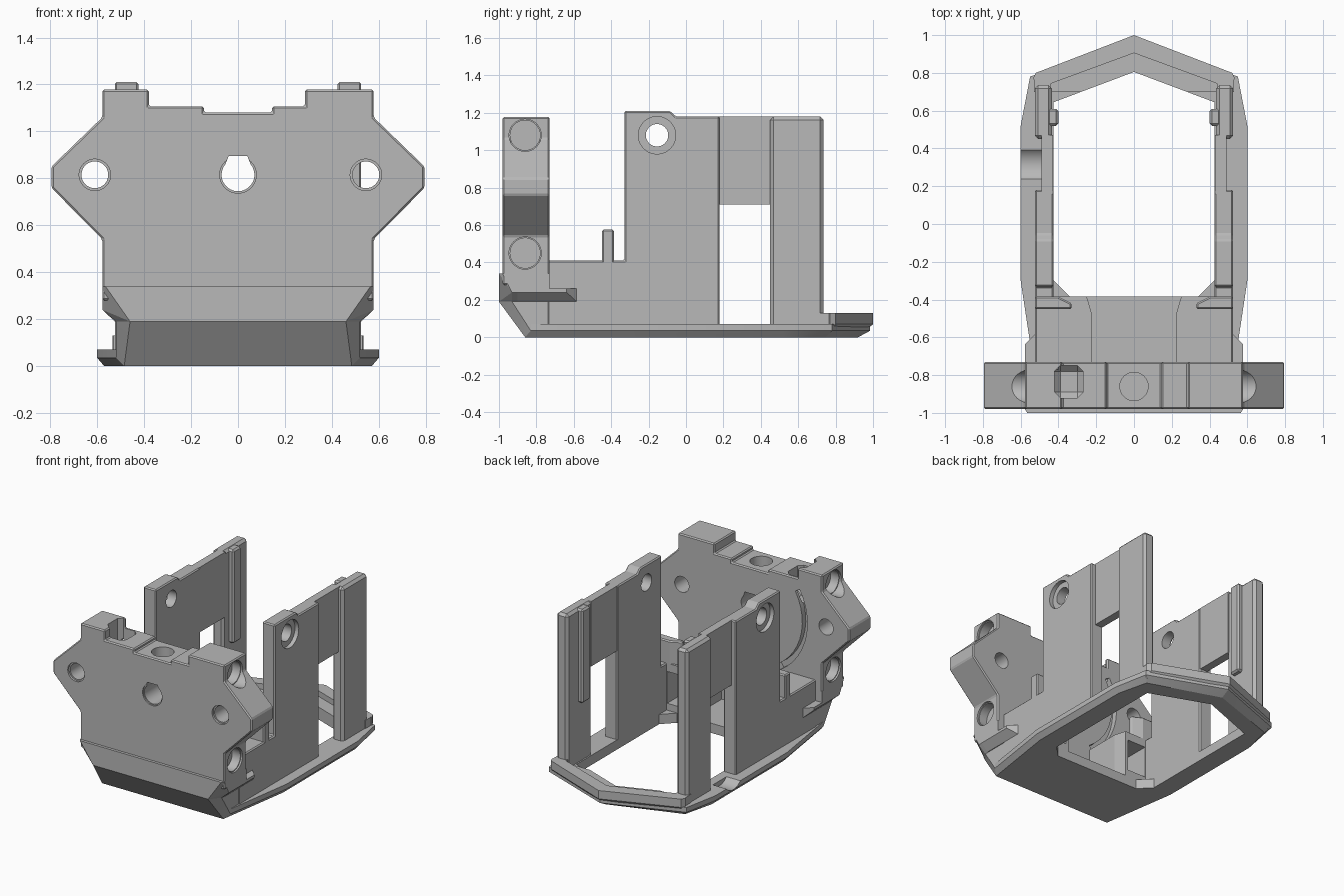
import bpy, bmesh, math
from mathutils import Vector

if "Cube" in bpy.data.objects:
    bpy.data.objects.remove(bpy.data.objects["Cube"])

grey = bpy.data.materials.new("printed_grey")
grey.use_nodes = True
grey.diffuse_color = (0.48, 0.48, 0.48, 1)
grey.node_tree.nodes["Principled BSDF"].inputs["Base Color"].default_value = (0.48, 0.48, 0.48, 1)


def finish(name, bm):
    bmesh.ops.recalc_face_normals(bm, faces=bm.faces)
    mesh = bpy.data.meshes.new(name)
    bm.to_mesh(mesh)
    bm.free()
    mesh.materials.append(grey)
    ob = bpy.data.objects.new(name, mesh)
    bpy.context.collection.objects.link(ob)
    return ob


def prism(name, pts, axis, lo, hi):
    """Extrude a 2D profile along an axis."""
    place = {"x": lambda p, t: (t, p[0], p[1]),
             "y": lambda p, t: (p[0], t, p[1]),
             "z": lambda p, t: (p[0], p[1], t)}[axis]
    bm = bmesh.new()
    face = bm.faces.new([bm.verts.new(place(p, lo)) for p in pts])
    out = bmesh.ops.extrude_face_region(bm, geom=[face])
    step = Vector(place((0, 0), hi - lo))
    bmesh.ops.translate(bm, vec=step, verts=[v for v in out["geom"] if isinstance(v, bmesh.types.BMVert)])
    return finish(name, bm)


def box(name, x, y, z):
    return prism(name, [(x[0], y[0]), (x[1], y[0]), (x[1], y[1]), (x[0], y[1])], "z", *z)


def rod(name, centre, r, axis, lo, hi, n=40):
    pts = [(centre[0] + r * math.cos(2 * math.pi * i / n),
            centre[1] + r * math.sin(2 * math.pi * i / n)) for i in range(n)]
    return prism(name, pts, axis, lo, hi)


def hull(name, pts):
    """Convex solid around points, symmetric in x."""
    bm = bmesh.new()
    for p in pts + [(-a, b, c) for a, b, c in pts if a]:
        bm.verts.new(p)
    res = bmesh.ops.convex_hull(bm, input=bm.verts)
    bmesh.ops.delete(bm, geom=list({v for v in res["geom_interior"] + res["geom_unused"]
                                    if isinstance(v, bmesh.types.BMVert)}), context="VERTS")
    bmesh.ops.dissolve_limit(bm, angle_limit=0.02, verts=bm.verts, edges=bm.edges)
    return finish(name, bm)


def bake(ob):
    bpy.context.view_layer.update()
    dg = bpy.context.evaluated_depsgraph_get()
    mesh = bpy.data.meshes.new_from_object(ob.evaluated_get(dg))
    ob.modifiers.clear()
    ob.data = mesh


def bevel(ob, width=0.012):
    m = ob.modifiers.new("edge", "BEVEL")
    m.width, m.segments, m.limit_method = width, 1, "ANGLE"
    bake(ob)
    return ob


def cut(ob, *cutters):
    for c in cutters:
        m = ob.modifiers.new("cut", "BOOLEAN")
        m.operation, m.object, m.solver = "DIFFERENCE", c, "EXACT"
        bake(ob)
        bpy.data.objects.remove(c)
    return ob


def sym(pts):
    return pts + [(-x, y) for x, y in reversed(pts) if x]


# Front plate with winged outline, stepped top and bores
wing = [(0.578, 0.28), (0.578, 0.54), (0.795, 0.76), (0.795, 0.85), (0.578, 1.06), (0.578, 1.178)]
steps = [(0.285, 1.178), (0.285, 1.107), (0.145, 1.107), (0.145, 1.08),
         (-0.145, 1.08), (-0.145, 1.107), (-0.38, 1.107), (-0.38, 1.178)]
plate = bevel(prism("front_plate", wing + steps + [(-x, z) for x, z in reversed(wing)], "y", -0.98, -0.73), 0.008)
for x in (-0.61, 0.545):
    cut(plate, rod("c", (x, 0.815), 0.057, "y", -1.1, -0.6), rod("c", (x, 0.815), 0.067, "y", -1.1, -0.965))
flat_hole = [(0.07 * math.cos(math.radians(a)), 0.815 + 0.07 * math.sin(math.radians(a)))
             for a in range(-220, 41, 10)] + [(0.04, 0.895), (-0.04, 0.895)]
cut(plate, prism("c", flat_hole, "y", -1.1, -0.6),
    rod("c", (0, 0.815), 0.078, "y", -1.1, -0.97),
    rod("c", (0, -0.86), 0.075, "z", 0.9, 1.3),
    bevel(box("c", (-0.42, -0.27), (-0.92, -0.75), (0.9, 1.3)), 0.03))
for s in (-1, 1):
    for z in (0.45, 1.08):
        cut(plate, rod("c", (-0.86, z), 0.08, "x", *sorted((s * 0.5, s * 1.0))),
            rod("c", (-0.86, z), 0.086, "x", *sorted((s * 0.565, s * 1.0))))
# Curved channel on the rear face
arc = [(r * math.cos(math.radians(a)), 0.8 + r * math.sin(math.radians(a)))
       for r, span in ((0.46, range(150, 239, 8)), (0.42, range(238, 149, -8))) for a in span]
cut(plate, prism("c", arc, "y", -0.77, -0.6))

# Nose: overhanging collar above a slanted chin
hull("nose_collar", [(0.578, -0.98, 0.34), (0.565, -1, 0.34), (0.578, -0.73, 0.34), (0.46, -1, 0.19),
                     (0.578, -0.93, 0.24), (0.578, -0.73, 0.24), (0.52, -0.93, 0.19), (0.52, -0.73, 0.19)])
hull("nose_chin", [(0.46, -1, 0.2), (0.52, -0.93, 0.2), (0.52, -0.73, 0.2), (0.46, -1, 0.19),
                   (0.52, -0.93, 0.19), (0.485, -0.86, 0), (0.52, -0.83, 0.035),
                   (0.52, -0.73, 0.035), (0.49, -0.73, 0)])

# Base floor and ring with chamfered underside
low = [(0.485, -0.86), (0.5, -0.73), (0.57, -0.3), (0.57, 0.52), (0.515, 0.745), (0, 0.92)]
rim = [(0.52, -0.83), (0.54, -0.6), (0.6, -0.3), (0.6, 0.52), (0.55, 0.78)]
base = hull("base_ring", [(x, y, 0) for x, y in low] +
            [(x, y, z) for x, y in rim + [(0, 0.985)] for z in (0.035, 0.07)])
opening = sym([(0, 0.805), (0.425, 0.645), (0.425, -0.3), (0.34, -0.385)])
cut(base, prism("c", opening, "z", -0.1, 0.3),
    rod("c", (0.315, 0.14), 0.105, "x", -0.7, -0.49))

# Raised rear rim, following the pointed back
rear = hull("rear_rim", [(0.51, 0.745, 0), (0, 0.92, 0), (0, 0.8, 0)] +
            [(x, y, z) for x, y in ((0.535, 0.77), (0.52, 0.8), (0.48, 0.7), (0, 1), (0, 0.8))
             for z in (0.07, 0.13)])
cut(rear, prism("c", sym([(0, 0.905), (0.49, 0.725), (0.49, 0.5)]), "z", 0.09, 0.4),
    prism("c", sym([(0, 0.805), (0.425, 0.645), (0.425, 0.5)]), "z", -0.1, 0.4))

# Side parts, built for both sides
arm_profile = [(-0.74, 0.03), (-0.74, 0.41), (-0.33, 0.41), (-0.33, 1.21),
               (-0.085, 1.21), (-0.055, 1.18), (0.18, 1.18), (0.18, 0.03)]
for s, side in ((1, "left"), (-1, "right")):
    def span(a, b):
        return tuple(sorted((s * a, s * b)))

    arm = bevel(prism(side + "_front_arm", arm_profile, "x", *span(0.425, 0.525)), 0.008)
    cut(arm, rod("c", (-0.155, 1.08), 0.06, "x", *span(0.3, 0.7)),
        rod("c", (-0.155, 1.08), 0.1, "x", *span(0.495, 0.7)))
    # Header over the window, set back from the outer face
    box(side + "_window_header", span(0.43, 0.49), (0.16, 0.47), (0.71, 1.18))
    bevel(box(side + "_rear_arm", span(0.435, 0.525), (0.45, 0.735), (0.03, 1.18)), 0.018)
    bevel(box(side + "_rear_rib", span(0.4, 0.46), (0.52, 0.61), (0.5, 1.178)))
    box(side + "_arm_foot", span(0.44, 0.53), (0.7, 0.77), (0.02, 0.13))
    # Duct block between the nose and the arm, open to the rear
    duct = prism(side + "_duct_block", [(s * x, y) for x, y in
                 ((0.225, -0.75), (0.225, -0.47), (0.25, -0.385), (0.5, -0.385), (0.5, -0.75))],
                 "z", 0.03, 0.41)
    cut(duct, box("c", span(0.27, 0.42), (-0.68, -0.3), (0.12, 0.35)))
    post = [(s * x, y) for x, y in ((0.33, -0.45), (0.525, -0.45), (0.525, -0.385), (0.4, -0.385), (0.33, -0.42))]
    bevel(prism(side + "_post", post, "z", 0.38, 0.575), 0.008)
    # Flange with an undercut, stepping out beside the nose
    flange = [(s * x, z) for x, z in ((0.48, 0.19), (0.525, 0.19), (0.578, 0.24), (0.578, 0.26), (0.48, 0.26))]
    cut(prism(side + "_flange", flange, "y", -0.9, -0.585),
        prism("c", [(s * x, y) for x, y in ((0.6, -0.66), (0.6, -0.5), (0.5, -0.56))], "z", 0, 0.5))

# Smooth shading on round bores, sharp elsewhere
for ob in bpy.context.collection.objects:
    if ob.type == "MESH" and grey.name in ob.data.materials:
        bpy.ops.object.select_all(action="DESELECT")
        ob.select_set(True)
        bpy.context.view_layer.objects.active = ob
        bpy.ops.object.shade_smooth_by_angle(angle=math.radians(14))
